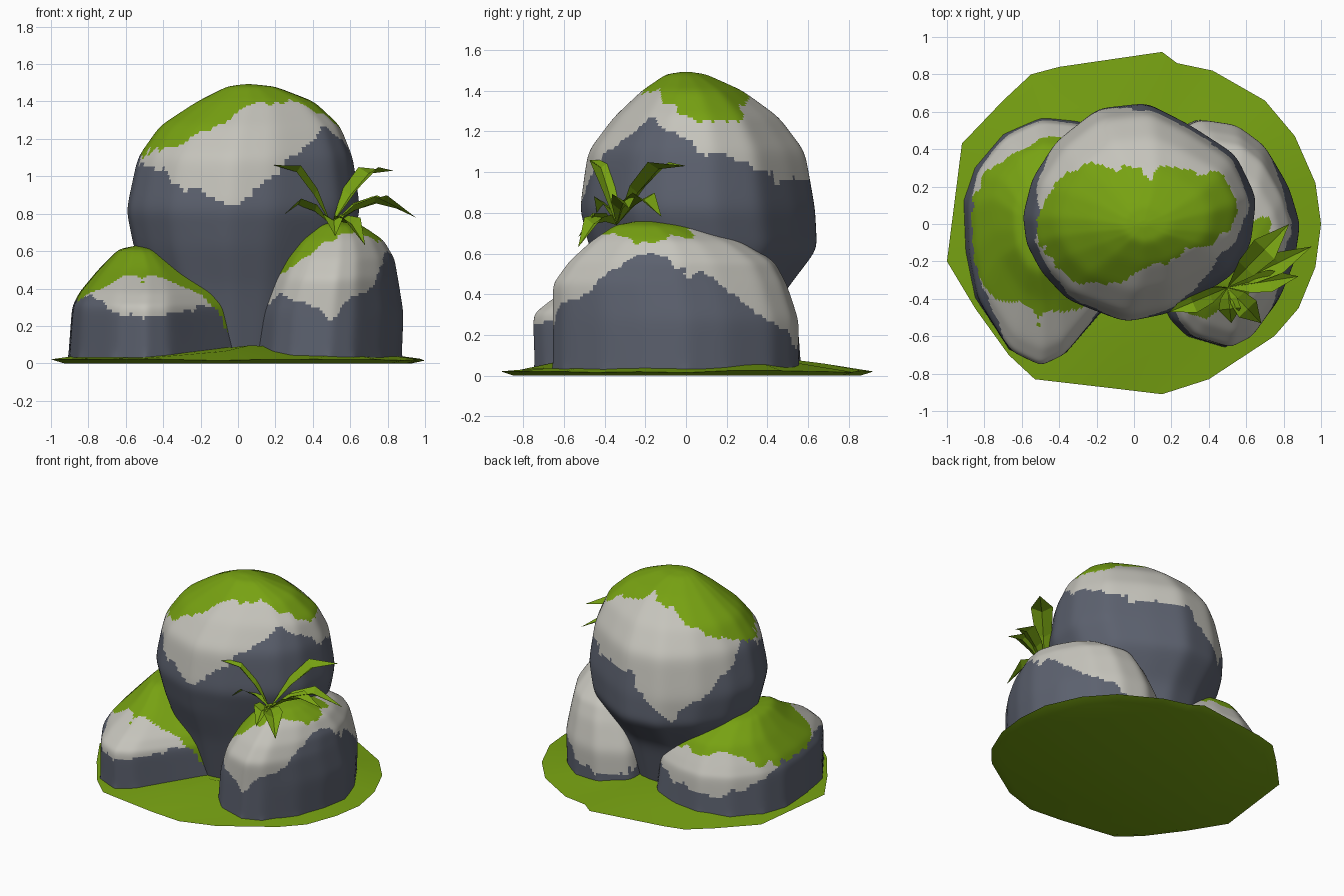
import bpy, bmesh, math, random
from mathutils import Vector, noise

random.seed(4)
if "Cube" in bpy.data.objects:
    bpy.data.objects.remove(bpy.data.objects["Cube"])


def material(name, rgb):
    m = bpy.data.materials.new(name)
    m.use_nodes = True
    m.diffuse_color = (*rgb, 1)
    bsdf = m.node_tree.nodes["Principled BSDF"]
    bsdf.inputs["Base Color"].default_value = (*rgb, 1)
    bsdf.inputs["Roughness"].default_value = 0.9
    return m


GREY = material("slate_grey", (0.107, 0.12, 0.158))
PALE = material("pale_stone", (0.56, 0.55, 0.5))
GREEN = material("grass_green", (0.185, 0.36, 0.006))


def make_object(name, bm, mats, smooth=True):
    bmesh.ops.recalc_face_normals(bm, faces=bm.faces)
    mesh = bpy.data.meshes.new(name)
    bm.to_mesh(mesh)
    bm.free()
    for m in mats:
        mesh.materials.append(m)
    for p in mesh.polygons:
        p.use_smooth = smooth
    ob = bpy.data.objects.new(name, mesh)
    bpy.context.collection.objects.link(ob)
    return ob


def mix(a, b, t):
    return [p + (q - p) * t for p, q in zip(a, b)]


def refine(points, steps, closed):
    """Resample a list of points linearly, with steps per span."""
    ends = points[1:] + points[:1] if closed else points[1:]
    out = [mix(a, b, i / steps) for a, b in zip(points, ends) for i in range(steps)]
    return out if closed else out + [list(points[-1])]


def loft(bm, loops):
    rows = [[bm.verts.new(p) for p in loop] for loop in loops]
    n = len(rows[0])
    for low, high in zip(rows, rows[1:]):
        for i in range(n):
            j = (i + 1) % n
            bm.faces.new((low[i], low[j], high[j], high[i]))
    return rows


def around(levels, angle):
    """Value from a list of levels spaced evenly around the rock."""
    t = (angle / math.tau % 1) * len(levels)
    i = int(t) % len(levels)
    return mix([levels[i]], [levels[(i + 1) % len(levels)]], t - int(t))[0]


def rock(name, outline, rings, centre, pale_from, green_from):
    """Loft an outline through box-fitted rings (z, x0, x1, y0, y1)."""
    xs, ys = zip(*outline)
    unit = [((x - min(xs)) / (max(xs) - min(xs)), (y - min(ys)) / (max(ys) - min(ys)))
            for x, y in outline]
    unit = refine(unit, 12, True)
    loops = [[(x0 + u * (x1 - x0), y0 + v * (y1 - y0), z) for u, v in unit]
             for z, x0, x1, y0, y1 in refine(rings, 12, False)]
    bm = bmesh.new()
    loft(bm, loops)
    bmesh.ops.remove_doubles(bm, verts=bm.verts, dist=0.0005)
    inner = [v for v in bm.verts if not v.is_boundary]
    for _ in range(14):
        bmesh.ops.smooth_vert(bm, verts=inner, factor=0.5,
                              use_axis_x=True, use_axis_y=True, use_axis_z=True)
    # Ragged paint bands: bare stone, weathered stone, moss
    for f in bm.faces:
        c = f.calc_center_median()
        angle = math.atan2(c.y - centre[1], c.x - centre[0])
        z = c.z + 0.06 * noise.noise(c * 6) + 0.035 * noise.noise(c * 17)
        if z > around(green_from, angle):
            f.material_index = 2
        elif z > around(pale_from, angle):
            f.material_index = 1
    return make_object(name, bm, (GREY, PALE, GREEN))


# Tall boulder in the middle
rock("main_boulder",
     [(-.6, .05), (-.58, -.1), (-.5, -.25), (-.36, -.4), (-.05, -.52), (.2, -.47),
      (.53, -.27), (.63, -.1), (.66, .15), (.55, .38), (.3, .54), (.08, .65),
      (-.2, .62), (-.42, .45), (-.55, .25)],
     [(.03, -.38, .42, -.3, .38), (.4, -.47, .52, -.4, .48), (.62, -.56, .6, -.48, .65),
      (.82, -.6, .66, -.53, .64), (1.1, -.54, .62, -.49, .59), (1.27, -.42, .55, -.36, .46),
      (1.4, -.22, .41, -.22, .28), (1.48, -.06, .2, -.1, .1), (1.495, .05, .05, 0, 0)],
     (.03, .05),
     [1.12, 1.0, .98, .95, .65, .9, 1.12, 1.05, .93, .84, 1.08, 1.25],
     [1.25, 1.3, 1.38, 1.4, 1.36, 1.25, 1.1, 1.13, 1.2, 1.38, 1.4, 1.38])

# Low boulder on the -x side
rock("low_boulder",
     [(-.91, .12), (-.9, -.15), (-.85, -.4), (-.67, -.68), (-.5, -.76), (-.37, -.7),
      (-.2, -.5), (.02, -.25), (.02, .3), (-.1, .48), (-.3, .55), (-.5, .57),
      (-.7, .48), (-.85, .3)],
     [(.03, -.91, .03, -.75, .57), (.3, -.89, 0, -.76, .55), (.38, -.85, -.03, -.66, .5),
      (.5, -.75, -.15, -.42, .42), (.61, -.64, -.35, -.25, .22), (.635, -.52, -.52, 0, 0)],
     (-.45, -.1),
     [.3, .3, .25, .18, .2, .33, .35, .36, .33, .23, .28, .3],
     [.2, .25, .4, .42, .42, .33, .33, .37, .46, .46, .43, .16])

# Side boulder on the +x side
rock("side_boulder",
     [(.1, -.2), (.2, -.5), (.3, -.6), (.5, -.66), (.63, -.6), (.78, -.4), (.86, -.2),
      (.89, 0), (.83, .2), (.7, .42), (.55, .53), (.35, .56), (.15, .45), (.1, .1)],
     [(.03, .08, .88, -.66, .56), (.27, .1, .89, -.66, .56), (.45, .17, .86, -.66, .5),
      (.56, .22, .84, -.58, .44), (.66, .3, .78, -.47, .28), (.74, .42, .66, -.35, .02),
      (.77, .5, .5, -.17, -.17)],
     (.49, -.05),
     [.52, .48, .3, .15, .12, .2, .3, .3, .36, .25, .45, .6],
     [.68, .72, .8, .8, .75, .6, .42, .4, .5, .68, .69, .67])

# Grass mound: irregular rim, flat underside, gently raised middle
rim = [(-1, -.2), (-.85, -.45), (-.67, -.7), (-.53, -.83), (-.1, -.88), (.15, -.91),
       (.4, -.83), (.75, -.6), (.88, -.45), (.97, -.23), (1, 0), (.97, .22), (.86, .47),
       (.7, .66), (.42, .82), (.23, .86), (.15, .92), (-.4, .84), (-.55, .8),
       (-.7, .66), (-.92, .43)]
bm = bmesh.new()
loops = []
for scale, height, jitter in ((.93, 0, 0), (1, .02, .006), (.74, .055, .015), (.4, .09, .01)):
    loops.append([(x * scale, y * scale, height + random.uniform(-jitter, jitter))
                  for x, y in rim])
rows = loft(bm, loops)
bm.faces.new(rows[0])
bm.faces.new(rows[-1])
mound = make_object("grass_mound", bm, (GREEN,))
bpy.context.view_layer.objects.active = mound
mound.select_set(True)
bpy.ops.object.shade_smooth_by_angle(angle=math.radians(40))
mound.select_set(False)


def leaf(bm, root, tip, width, lift):
    """Folded blade that rises from the root and bends over to the tip."""
    side = (tip - root).cross(Vector((0, 0, 1))).normalized() * width
    up = Vector((0, 0, lift))
    fold = Vector((0, 0, 0.035))
    spine = [root, root.lerp(tip, .3) + up * .7, root.lerp(tip, .6) + up, tip]
    mids = [bm.verts.new(p) for p in spine]
    for s in (-1, 1):
        a = bm.verts.new(spine[1] + side * s * .75 + fold)
        b = bm.verts.new(spine[2] + side * s + fold)
        for loop in ((mids[0], mids[1], a), (mids[1], mids[2], b, a), (mids[2], mids[3], b)):
            bm.faces.new(loop if s < 0 else loop[::-1])


# Leafy plant on the side boulder
root = Vector((.5, -.34, .74))
bm = bmesh.new()
for x, y, z, width, lift in ((.19, -.47, 1.06, .06, .09), (.83, 0, 1.03, .075, .1),
                             (.95, -.12, .78, .06, .1), (.88, -.28, .82, .06, .07),
                             (.2, -.43, .75, .06, .1), (.68, -.53, .63, .065, .07),
                             (.52, -.53, .68, .06, .06)):
    leaf(bm, root, Vector((x, y, z)), width, lift)
make_object("leafy_plant", bm, (GREEN,), smooth=False)
